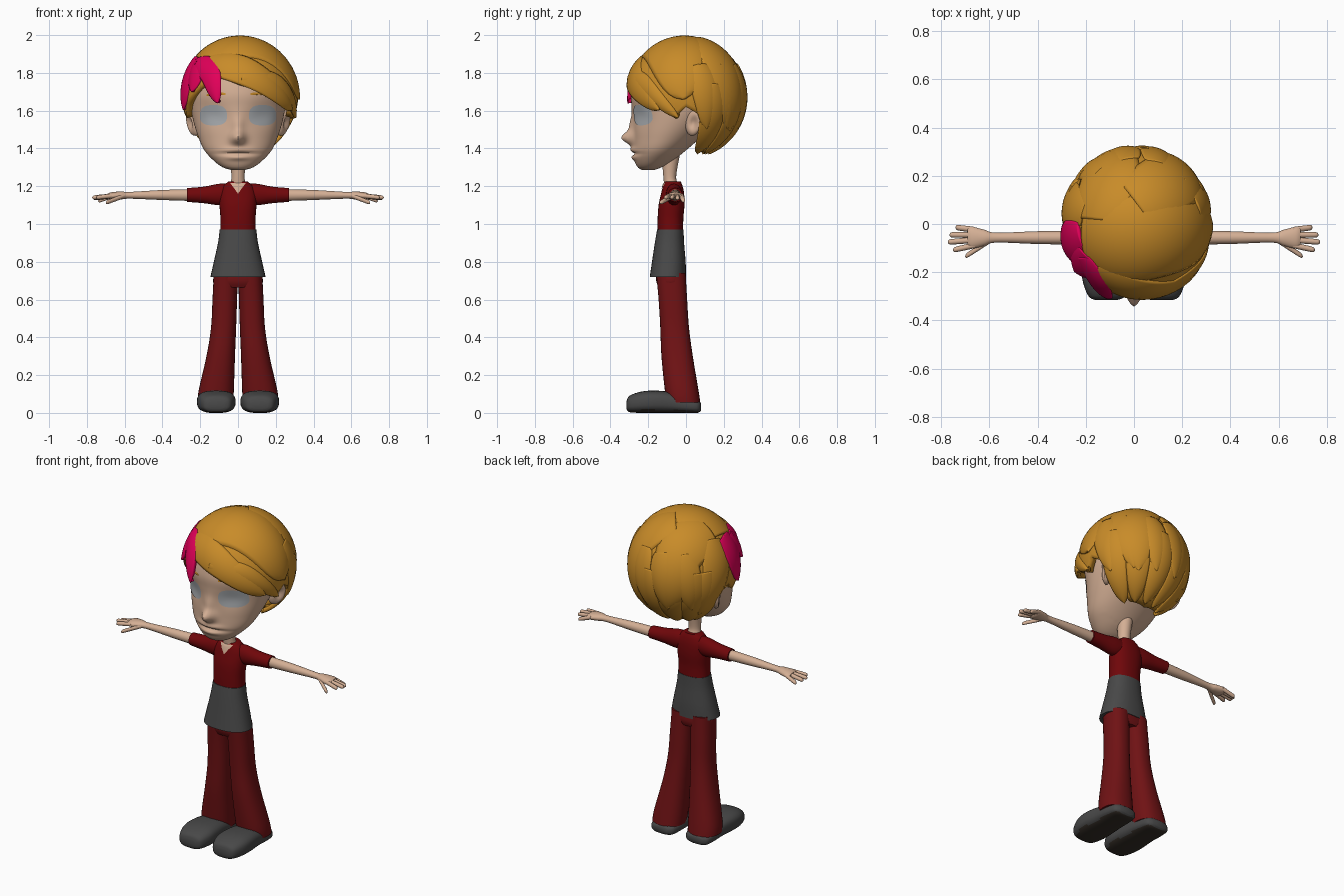
import bpy, bmesh, math
from mathutils import Vector
from mathutils.bvhtree import BVHTree

if "Cube" in bpy.data.objects:
    bpy.data.objects.remove(bpy.data.objects["Cube"])


def material(name, r, g, b):
    m = bpy.data.materials.new(name)
    m.diffuse_color = (r, g, b, 1)
    m.use_nodes = True
    m.node_tree.nodes["Principled BSDF"].inputs["Base Color"].default_value = m.diffuse_color
    return m


SKIN = material("skin", 0.66, 0.43, 0.30)
HAIR = material("golden hair", 0.58, 0.26, 0.022)
PINK = material("pink streak", 0.76, 0.0, 0.10)
RED = material("dark red shirt", 0.16, 0.002, 0.003)
TROUSER = material("dark red trousers", 0.16, 0.006, 0.007)
GREY = material("charcoal", 0.065, 0.065, 0.065)
EYE = material("pale grey eye", 0.40, 0.42, 0.44)
SOLE = material("dark sole", 0.035, 0.027, 0.02)


def spline(rows, n):
    """Smooth curve through rows of numbers, sampled n + 1 times."""
    out, m = [], len(rows) - 1
    for i in range(n + 1):
        t = i * m / n
        k = min(int(t), m - 1)
        f = t - k
        near = rows[max(k - 1, 0)], rows[k], rows[k + 1], rows[min(k + 2, m)]
        out.append([0.5 * (2 * q + (r - p) * f + (2 * p - 5 * q + 4 * r - s) * f * f
                           + (3 * q - p - 3 * r + s) * f ** 3) for p, q, r, s in zip(*near)])
    return out


def finish(bm, name, mat, mirror=False, angle=50):
    me = bpy.data.meshes.new(name)
    bm.to_mesh(me)
    bm.free()
    me.materials.append(mat)
    me.shade_smooth()
    me.set_sharp_from_angle(angle=math.radians(angle))
    ob = bpy.data.objects.new(name, me)
    bpy.context.collection.objects.link(ob)
    if mirror:
        ob.modifiers.new("mirror", 'MIRROR')
    return ob


def loft(name, mat, rows, axis='z', n=24, seg=32, e=2.0, mirror=False, shape=None):
    """Rows are (position on axis, low, high, low, high) of each oval section."""
    iv, iw, iu = {'z': (0, 1, 2), 'x': (1, 2, 0), 'y': (0, 2, 1)}[axis]
    bm, rings = bmesh.new(), []
    for u, v0, v1, w0, w1 in spline(rows, n):
        ring = []
        for j in range(seg):
            a = 2 * math.pi * j / seg
            c, s = math.cos(a), math.sin(a)
            co = Vector((0, 0, 0))
            co[iu] = u
            co[iv] = (v0 + v1) / 2 + (v1 - v0) / 2 * math.copysign(abs(c) ** (2 / e), c)
            co[iw] = (w0 + w1) / 2 + (w1 - w0) / 2 * math.copysign(abs(s) ** (2 / e), s)
            ring.append(bm.verts.new(shape(co) if shape else co))
        rings.append(ring)
    for a, b in zip(rings, rings[1:]):
        for j in range(seg):
            k = (j + 1) % seg
            bm.faces.new((a[j], a[k], b[k], b[j]))
    bm.faces.new(rings[0])
    bm.faces.new(rings[-1])
    bmesh.ops.recalc_face_normals(bm, faces=bm.faces)
    return finish(bm, name, mat, mirror)


def plate(name, mat, target, outline, lift=0.004, rings=8, mirror=False):
    """Thin plate: an (x, z) outline projected from the front onto a part."""
    tree = BVHTree.FromPolygons([v.co for v in target.data.vertices],
                                [p.vertices for p in target.data.polygons])
    cx = sum(p[0] for p in outline) / len(outline)
    cz = sum(p[1] for p in outline) / len(outline)
    bm = bmesh.new()

    def put(x, z):
        hit = tree.ray_cast(Vector((x, -1, z)), Vector((0, 1, 0)))[0]
        return bm.verts.new((x, (hit.y if hit else -0.1) - lift, z))
    mid, last = put(cx, cz), None
    for r in range(1, rings + 1):
        ring = [put(cx + (x - cx) * r / rings, cz + (z - cz) * r / rings) for x, z in outline]
        for j in range(len(ring)):
            k = (j + 1) % len(ring)
            bm.faces.new((last[j], last[k], ring[k], ring[j]) if last else (mid, ring[k], ring[j]))
        last = ring
    bmesh.ops.recalc_face_normals(bm, faces=bm.faces)
    if sum(f.normal.y for f in bm.faces) > 0:
        bmesh.ops.reverse_faces(bm, faces=bm.faces)
    return finish(bm, name, mat, mirror)


# Head, with nose, lips and eye sockets pushed out of the front
def features(co):
    if co.y < -0.08:
        def bump(x, z, sx, sz):
            return math.exp(-((abs(co.x) - x) / sx) ** 2 - ((co.z - z) / sz) ** 2)
        co.y += (-0.062 * bump(0, 1.455, 0.035, 0.035) - 0.02 * bump(0, 1.52, 0.03, 0.05)
                 - 0.014 * bump(0, 1.392, 0.07, 0.014) - 0.014 * bump(0, 1.352, 0.06, 0.014)
                 + 0.010 * bump(0, 1.372, 0.10, 0.007) + 0.014 * bump(0.13, 1.575, 0.07, 0.06))
    return co


head = loft("head", SKIN, [
    (1.285, -.03, .03, -.23, -.17), (1.30, -.08, .08, -.255, -.13), (1.335, -.128, .128, -.272, -.07),
    (1.39, -.178, .178, -.278, 0), (1.46, -.21, .21, -.277, .08), (1.54, -.235, .235, -.28, .16),
    (1.62, -.25, .25, -.288, .22), (1.70, -.252, .252, -.29, .23), (1.80, -.23, .23, -.26, .23),
    (1.88, -.17, .17, -.19, .17), (1.92, -.06, .06, -.07, .07)], n=80, seg=96, shape=features)
loft("neck", SKIN, [(1.14, -.05, .05, -.115, -.03), (1.20, -.045, .045, -.115, -.035),
                    (1.25, -.035, .035, -.12, -.052), (1.38, -.045, .045, -.13, -.03)])

# Eyes and brows
turn = [2 * math.pi * j / 40 for j in range(40)]
eye = [(0.13 + 0.072 * math.copysign(abs(math.cos(a)) ** 0.75, math.cos(a)),
        1.572 + (0.058 if math.sin(a) > 0 else 0.05) * math.copysign(abs(math.sin(a)) ** 0.75, math.sin(a)))
       for a in turn]
plate("eyes", EYE, head, eye, mirror=True)
plate("eyebrows", HAIR, head, [(.065, 1.682), (.115, 1.685), (.168, 1.676), (.165, 1.688),
                               (.115, 1.698), (.067, 1.694)], lift=0.006, rings=3, mirror=True)

# Ears: flattened balls with a hollow outer side
bm = bmesh.new()
bmesh.ops.create_uvsphere(bm, u_segments=24, v_segments=20, radius=1)
for v in bm.verts:
    x, y, z = v.co
    if x > 0:
        x *= 1 - 0.9 * math.exp(-(y * y + z * z) / 0.3)
    v.co = (0.238 + 0.032 * x + 0.022 * y + 0.012 * z, 0.04 + 0.042 * y + 0.008 * z, 1.535 + 0.068 * z)
finish(bm, "ears", SKIN, mirror=True)

# Hair: a cap on an ellipsoid, cut at a hairline that varies round the head
CENTRE, RADII = Vector((0.01, 0.0, 1.67)), Vector((0.305, 0.315, 0.315))


def on_hair(d, k=1.0):
    return CENTRE + Vector([d[i] * RADII[i] * k for i in range(3)])


def around(deg, z):
    """Direction on the hair at an azimuth (0 = front, 90 = +x) and a height."""
    s = max(-0.96, min(0.99, (z - CENTRE.z) / RADII.z))
    c, a = math.sqrt(1 - s * s), math.radians(deg)
    return Vector((c * math.sin(a), -c * math.cos(a), s))


EDGE = [(-180, 1.37), (-130, 1.38), (-112, 1.44), (-103, 1.58), (-90, 1.62), (-78, 1.56), (-66, 1.63),
        (-45, 1.72), (-25, 1.79), (0, 1.74), (30, 1.70), (60, 1.63), (68, 1.64), (78, 1.56),
        (90, 1.62), (103, 1.58), (112, 1.44), (130, 1.38), (180, 1.37)]


def hairline(deg):
    for (a, p), (b, q) in zip(EDGE, EDGE[1:]):
        if deg <= b:
            return p + (q - p) * (deg - a) / (b - a)


def outward(bm):
    bm.normal_update()
    if sum(f.normal.dot(f.calc_center_median() - CENTRE) for f in bm.faces) < 0:
        bmesh.ops.reverse_faces(bm, faces=bm.faces)


def thicken(ob, t):
    mod = ob.modifiers.new("thickness", 'SOLIDIFY')
    mod.thickness, mod.offset = t, -1


bm = bmesh.new()
top, cols = bm.verts.new(on_hair((0, 0, 1))), []
for i in range(120):
    deg = -180 + i * 3
    end = math.acos(around(deg, hairline(deg)).z)
    a = math.radians(deg)
    cols.append([bm.verts.new(on_hair((math.sin(p) * math.sin(a), -math.sin(p) * math.cos(a), math.cos(p))))
                 for p in (end * r / 24 for r in range(1, 25))])
for i, a in enumerate(cols):
    b = cols[(i + 1) % 120]
    bm.faces.new((top, a[0], b[0]))
    for r in range(23):
        bm.faces.new((a[r], a[r + 1], b[r + 1], b[r]))
outward(bm)
thicken(finish(bm, "hair_cap", HAIR), 0.04)


def lock(name, mat, path, w, lift=0.0, n=24, m=12):
    """Pointed, bulging leaf of hair that follows a path over the ellipsoid."""
    dirs = [Vector(d).normalized() for d in spline([tuple(p) for p in path], n)]
    bm, rows = bmesh.new(), []
    for i, d in enumerate(dirs):
        side = d.cross(dirs[min(i + 1, n)] - dirs[max(i - 1, 0)]).normalized()
        half = w * max(0.01, math.sin(math.pi * (0.18 + 0.82 * i / n))) ** 0.7
        row = []
        for j in range(m + 1):
            s = 2 * j / m - 1
            row.append(bm.verts.new(on_hair((d + side * half * s).normalized(),
                                            1.012 + lift + 0.03 * (1 - s * s))))
        rows.append(row)
    for a, b in zip(rows, rows[1:]):
        for j in range(m):
            bm.faces.new((a[j], a[j + 1], b[j + 1], b[j]))
    outward(bm)
    thicken(finish(bm, name, mat), 0.025)


def at(x, y, z):
    p = Vector((x, y, z)) - CENTRE
    return Vector([p[i] / RADII[i] for i in range(3)]).normalized()


lock("hair_back_left", HAIR, [at(-.17, .02, 1.94), at(-.12, .22, 1.87), at(-.08, .30, 1.50)], 0.52)
lock("hair_back_right", HAIR, [at(0, .10, 1.98), at(.20, .22, 1.83), at(.17, .25, 1.48)], 0.48, 0.004)
lock("hair_side_left", HAIR, [at(-.2, .05, 1.88), at(-.29, .10, 1.72), at(-.22, .17, 1.42)], 0.30)
for i, deg in enumerate((118, 145, 172, 199, 226, 242)):
    lock("hair_nape_%d" % i, HAIR, [around(deg, 1.74), around(deg, 1.56), around(deg, 1.38)], 0.24, -0.004)
for i, deg in enumerate((105, 133, 160, 188, 216)):
    lock("hair_layer_%d" % i, HAIR, [around(deg, 1.84), around(deg + 4, 1.70), around(deg + 8, 1.51)], 0.24, 0.002)
lock("hair_top_sweep", HAIR, [at(-.21, -.07, 1.88), at(.06, -.07, 1.99), at(.32, -.01, 1.66)], 0.72, 0.002)
lock("hair_fringe", HAIR, [at(-.17, -.2, 1.86), at(.06, -.30, 1.81), at(.30, -.15, 1.60)], 0.28, 0.006)
lock("hair_fringe_side", HAIR, [at(.02, -.3, 1.78), at(.22, -.23, 1.74), at(.31, -.04, 1.56)], 0.17, 0.002)

# Pink streak in three pointed leaves
lock("pink_side", PINK, [at(-.22, -.05, 1.88), at(-.29, -.08, 1.77), at(-.31, -.10, 1.60)], 0.28, 0.014)
lock("pink_middle", PINK, [at(-.21, -.12, 1.88), at(-.24, -.18, 1.81), at(-.25, -.20, 1.70)], 0.22, 0.018)
lock("pink_front", PINK, [at(-.22, -.14, 1.86), at(-.16, -.26, 1.81), at(-.105, -.30, 1.64)], 0.20, 0.024)

# Shirt with a V neck, sleeves and flared lower half
shirt = loft("shirt", RED, [(.96, -.094, .094, -.15, -.015), (1.03, -.093, .093, -.15, -.014),
                            (1.10, -.098, .098, -.145, -.008), (1.16, -.098, .098, -.132, -.01),
                            (1.20, -.080, .080, -.122, -.018), (1.225, -.05, .05, -.112, -.028)], e=2.3)
plate("v_neck", SKIN, shirt, [(-.042, 1.218), (0, 1.218), (.042, 1.218), (.02, 1.188), (0, 1.16), (-.02, 1.188)])
loft("sleeves", RED, [(.04, -.105, -.025, 1.11, 1.212), (.10, -.105, -.02, 1.10, 1.213),
                      (.18, -.100, -.02, 1.11, 1.198), (.27, -.095, -.018, 1.117, 1.19)], 'x', mirror=True)
loft("tunic", GREY, [(.72, -.146, .146, -.192, 0), (.80, -.128, .128, -.18, -.002),
                     (.90, -.106, .106, -.165, -.01), (.97, -.097, .097, -.153, -.013)], e=2.3)

# Arms, hands and fingers
loft("arms", SKIN, [(.25, -.085, -.028, 1.122, 1.184), (.40, -.083, -.03, 1.127, 1.18),
                    (.57, -.077, -.036, 1.134, 1.17), (.62, -.09, -.024, 1.13, 1.172),
                    (.67, -.102, -.012, 1.128, 1.168), (.69, -.09, -.02, 1.138, 1.16)], 'x', mirror=True)
for name, x0, x1, y0, y1, z1 in (("little", .66, .74, -.024, -.014, 1.122), ("ring", .66, .765, -.045, -.045, 1.135),
                                 ("middle", .66, .772, -.066, -.075, 1.14), ("index", .66, .75, -.088, -.108, 1.14),
                                 ("thumb", .60, .70, -.07, -.135, 1.112)):
    rows = []
    for t, r in ((0, .012), (.5, .012), (.88, .011), (.97, .007), (1, .002)):
        y, z = y0 + (y1 - y0) * t, 1.15 + (z1 - 1.15) * t
        rows.append((x0 + (x1 - x0) * t, y - r, y + r, z - r, z + r))
    loft(name + "_finger", SKIN, rows, 'x', n=16, seg=14, mirror=True)

# Trousers: hips and flared legs
loft("hips", TROUSER, [(.665, -.12, .12, -.145, -.01), (.70, -.132, .132, -.158, -.002),
                       (.77, -.118, .118, -.158, -.012)], n=10, e=2.4)
loft("trouser_legs", TROUSER, [(.055, .026, .214, -.10, .076), (.12, .022, .208, -.112, .066),
                               (.30, .016, .167, -.13, .036), (.45, .010, .143, -.136, .016),
                               (.60, .005, .135, -.145, .006), (.74, .0, .128, -.158, -.002)], e=2.3, mirror=True)

# Shoes, with a darker underside
shoes = loft("shoes", GREY, [(-.315, .07, .16, .02, .06), (-.300, .038, .188, .004, .09),
                             (-.24, .016, .212, 0, .112), (-.17, .014, .217, 0, .118),
                             (-.08, .022, .208, 0, .11), (0, .03, .203, 0, .08),
                             (.06, .042, .193, 0, .065), (.08, .07, .165, .012, .05)],
             'y', n=32, e=2.8, mirror=True)
shoes.data.materials.append(SOLE)
for p in shoes.data.polygons:
    if p.normal.z < -0.8:
        p.material_index = 1
